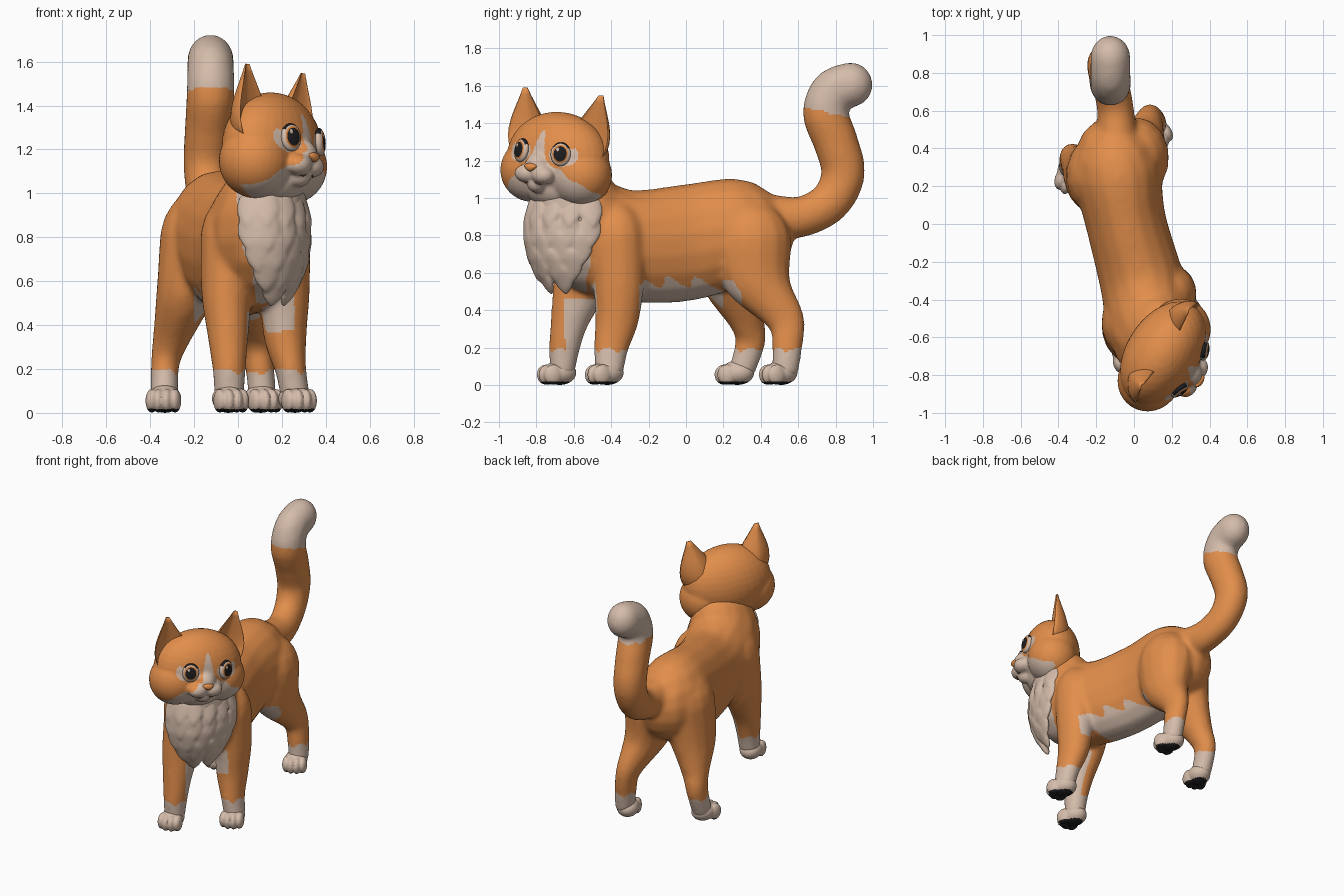
import bpy, bmesh, math
from mathutils import Vector, Matrix

cube = bpy.data.objects.get("Cube")
if cube:
    bpy.data.objects.remove(cube)


def material(name, rgb):
    m = bpy.data.materials.new(name)
    m.use_nodes = True
    m.diffuse_color = (*rgb, 1)
    m.node_tree.nodes["Principled BSDF"].inputs["Base Color"].default_value = (*rgb, 1)
    return m


ORANGE, CREAM, BLACK, BROWN, AMBER = range(5)
PALETTE = [material("orange fur", (0.76, 0.27, 0.07)), material("cream fur", (0.66, 0.5, 0.4)),
           material("black", (0.012, 0.012, 0.014)), material("brown mouth", (0.2, 0.08, 0.03)),
           material("amber iris", (0.7, 0.22, 0.04))]
# The head is turned to its left and leans slightly
HEAD = (Matrix.Translation((0.162, -0.69, 1.19)) @ Matrix.Rotation(math.radians(58), 4, 'Z')
        @ Matrix.Rotation(math.radians(5), 4, 'Y'))


def unit_ball(seg):
    bm = bmesh.new()
    bmesh.ops.create_uvsphere(bm, u_segments=seg, v_segments=seg // 2 + 2, radius=1)
    mesh = bpy.data.meshes.new("unit_ball")
    bm.to_mesh(mesh)
    bm.free()
    return mesh


BALLS = {seg: unit_ball(seg) for seg in (14, 32)}


def ball(bm, pos, size, seg=14):
    """Append a stretched copy of a ready-made ball."""
    mesh = BALLS[seg].copy()
    mesh.transform(Matrix.Translation(pos) @ Matrix.Diagonal((*size, 1)))
    bm.from_mesh(mesh)
    bpy.data.meshes.remove(mesh)


def chain(bm, pts, steps=8):
    """Smooth run of balls through points given as (x, y, z, rx, ry, rz)."""
    p = [Vector(q) for q in pts]
    p = [p[0]] + p + [p[-1]]
    for a, b, c, d in zip(p, p[1:], p[2:], p[3:]):
        for i in range(steps):
            t = (i + 1) / steps
            q = 0.5 * (2 * b + (c - a) * t + (2 * a - 5 * b + 4 * c - d) * t * t
                       + (3 * b - a - 3 * c + d) * t ** 3)
            ball(bm, q[:3], q[3:])


def finish(name, bm, rule=lambda c, n: ORANGE, matrix=Matrix(), voxel=0, smooth=0):
    """Turn a bmesh into an object, optionally fused, then colour its faces by a rule."""
    mesh = bpy.data.meshes.new(name)
    bm.to_mesh(mesh)
    bm.free()
    ob = bpy.data.objects.new(name, mesh)
    bpy.context.collection.objects.link(ob)
    if voxel:
        r = ob.modifiers.new("fuse", 'REMESH')
        r.mode, r.voxel_size = 'VOXEL', voxel
        s = ob.modifiers.new("soften", 'SMOOTH')
        s.factor, s.iterations = 0.5, smooth
        dg = bpy.context.evaluated_depsgraph_get()
        ob.data = bpy.data.meshes.new_from_object(ob.evaluated_get(dg))
        ob.modifiers.clear()
    ob.data.materials.clear()
    for m in PALETTE:
        ob.data.materials.append(m)
    ob.data.polygons.foreach_set("material_index", [rule(f.center, f.normal) for f in ob.data.polygons])
    ob.data.shade_smooth()
    ob.matrix_world = matrix


# Body: torso, neck, legs and tail fused into one skin
bm = bmesh.new()
chain(bm, [(.14, -.6, 1.06, .17, .21, .14), (.09, -.54, .83, .23, .29, .29), (.04, -.3, .745, .225, .25, .3),
           (-.04, 0, .76, .215, .25, .315), (-.085, .25, .815, .235, .25, .29), (-.1, .33, .8, .22, .25, .25)])
# Legs in order: front right, front left, rear right, rear left
chain(bm, [(-.03, -.52, .8, .145, .18, .22), (-.05, -.56, .55, .12, .155, .12), (-.045, -.62, .35, .095, .105, .1),
           (-.04, -.65, .2, .078, .085, .08), (-.04, -.66, .08, .07, .07, .05)])
chain(bm, [(.19, -.37, .78, .145, .155, .22), (.21, -.36, .55, .12, .14, .12), (.215, -.37, .35, .1, .12, .1),
           (.24, -.4, .2, .073, .095, .08), (.26, -.41, .08, .07, .08, .05)])
chain(bm, [(-.18, .26, .79, .18, .22, .25), (-.24, .26, .55, .135, .18, .13), (-.3, .32, .36, .088, .1, .1),
           (-.33, .345, .24, .068, .083, .08), (-.335, .3, .08, .065, .075, .05)])
chain(bm, [(.01, .35, .77, .18, .22, .24), (.04, .38, .55, .135, .18, .13), (.08, .53, .35, .075, .105, .09),
           (.1, .54, .2, .068, .083, .08), (.11, .53, .08, .065, .075, .05)])
chain(bm, [(x, y, z, .9 * r, r, r) for x, y, z, r in [
    (-.09, .45, .9, .12), (-.1, .62, .9, .11), (-.13, .77, .98, .112), (-.145, .84, 1.13, .119),
    (-.135, .8, 1.3, .122), (-.125, .747, 1.45, .125), (-.125, .785, 1.565, .122), (-.125, .88, 1.605, .121)]])


def chest_angle(c):
    a = math.degrees(math.atan2(c.y + 0.53, c.x - 0.1)) + 48
    return abs((a + 180) % 360 - 180)


def body_colour(c, n):
    wave = 0.012 * math.sin(c.x * 40 + c.y * 55)
    tail_tip = c.y > 0.55 and c.z > 1.46 - 0.22 * (c.y - 0.745) + wave * 0.5
    sock = c.z < 0.19 + wave
    bib = c.z > 0.42 and c.y < -0.4 and chest_angle(c) < 30 + 34 * min(1, c.z) + wave * 200
    belly = -0.25 < c.y < 0.2 and c.x > -0.2 and 0.4 < c.z < 0.55 + 2.4 * wave - 0.25 * max(0, c.y - 0.1)
    groin = 0.1 < c.y < 0.3 and -0.2 < c.x < 0.14 and 0.38 < c.z < 0.56 and n.y < -0.45
    right_inner = c.x < 0.1 and -0.63 + wave * 3 < c.y < -0.3 and 0.15 < c.z < 0.46 and n.x > 0.3
    left_front = c.x > 0.08 and c.y < -0.36 and 0.37 + wave < c.z < 0.6 and n.y < -0.35 and n.x < 0.45
    return CREAM if tail_tip or sock or bib or belly or groin or right_inner or left_front else ORANGE


finish("body", bm, body_colour, voxel=0.012, smooth=24)

# Paws: rounded foot with four toes and dark soles
for name, (x, y, turn) in {"front_right": (-.04, -.69, 15), "front_left": (.265, -.435, 22),
                           "rear_right": (-.335, .26, -8), "rear_left": (.11, .495, 25)}.items():
    bm = bmesh.new()
    ball(bm, (0, .015, .065), (.074, .09, .065), 32)
    for i, tx in enumerate((-.053, -.019, .019, .053)):
        ball(bm, (tx, -.055 if i in (1, 2) else -.035, .055), (.029, .052, .055))
    for v in bm.verts:
        v.co.z = max(v.co.z, 0)
    finish(name + "_paw", bm, lambda c, n: BLACK if c.z < 0.018 else CREAM,
           Matrix.Translation((x, y, 0)) @ Matrix.Rotation(math.radians(turn), 4, 'Z'), voxel=0.007, smooth=2)

# Chest ruff: rows of downward pointing fur tufts
bm = bmesh.new()
for z, reach, count in [(.93, 60, 6), (.83, 58, 6), (.73, 48, 5), (.64, 36, 4), (.57, 20, 2)]:
    for i in range(count):
        a = math.radians(-48 + reach * (2 * i / (count - 1) - 1))
        h = math.sqrt(1 - ((z - .82) / .36) ** 2)
        pos = Vector((.11 + .2 * h * math.cos(a), -.56 + .285 * h * math.sin(a), z))
        out = Vector((math.cos(a), math.sin(a), (z - .84) * 2.4))
        place = Matrix.Translation(pos) @ out.to_track_quat('Y', 'Z').to_matrix().to_4x4()
        tuft = bmesh.new()
        ball(tuft, (0, 0, 0), (.062, .024, .095))
        for v in tuft.verts:
            t = max(0, -v.co.z / .095)
            v.co.x *= 1 - 0.6 * t * t
            v.co.y += 0.014 * t
            v.co = place @ v.co
        mesh = bpy.data.meshes.new("tuft")
        tuft.to_mesh(mesh)
        tuft.free()
        bm.from_mesh(mesh)
        bpy.data.meshes.remove(mesh)
finish("chest_ruff", bm, lambda c, n: CREAM, voxel=0.009, smooth=5)

# Head: skull, cheeks, muzzle and chin fused
bm = bmesh.new()
ball(bm, (0, .01, .02), (.3, .195, .25), 32)
for s in (-1, 1):
    ball(bm, (s * .15, 0, -.055), (.175, .165, .17), 32)
    ball(bm, (s * .052 - .02, -.185, -.065), (.066, .058, .05), 32)
ball(bm, (0, -.01, -.12), (.17, .14, .13), 32)
ball(bm, (-.015, -.145, -.02), (.075, .09, .08), 32)
ball(bm, (-.02, -.15, -.115), (.055, .06, .05), 32)


def head_colour(c, n):
    u, v, w = abs(c.x), -c.y, c.z
    wave = 0.006 * math.sin(c.x * 60)
    blaze = w < .17 and v > 0 and abs(c.x + .005) < .01 + .24 * (.17 - w)
    mask = v > 0 and w < .04 - (.6 if c.x > 0 else .8) * u + wave
    around_eye = v > 0.05 and ((u - .135) / .075) ** 2 + ((w - .05) / .06) ** 2 < 1 and w < 0.09
    return CREAM if blaze or mask or around_eye else ORANGE


finish("head", bm, head_colour, HEAD, voxel=0.009, smooth=7)


def eye_colour(c, n):
    r = math.hypot(c.x / .054, c.y / .064)
    lid = r > .88 and c.y > .03
    return BLACK if lid or (r < .62 and c.z > 0) else AMBER if r < .8 and c.z > 0 else CREAM


for side, s in (("left", 1), ("right", -1)):
    # Ears: tall rounded cones hollowed at the front
    bm = bmesh.new()
    bmesh.ops.create_cone(bm, segments=28, radius1=1, radius2=.1, depth=1, cap_ends=True,
                          matrix=Matrix.Translation((0, 0, .5)))
    sides = [e for e in bm.edges if abs(e.verts[0].co.z - e.verts[1].co.z) > .5]
    bmesh.ops.subdivide_edges(bm, edges=sides, cuts=8, use_grid_fill=True)
    for v in bm.verts:
        x, y, t = v.co
        bulge = .8 + .2 * t + 1.4 * t * (1 - t)
        y *= .11 if y > 0 else -.03
        v.co = (s * (.175 + .065 * t) + x * .142 * bulge, .012 + y * bulge - .03 * abs(x), .05 + .33 * t)
    bmesh.ops.recalc_face_normals(bm, faces=bm.faces)
    finish(side + "_ear", bm, matrix=HEAD)

    # Eyes: pupil, iris, white and dark upper lid as rings of one flattened ball
    bm = bmesh.new()
    ball(bm, (0, 0, 0), (.054, .064, .026), 32)
    look = Vector((s * .42, -1, .12)).to_track_quat('Z', 'Y').to_matrix().to_4x4()
    place = HEAD @ Matrix.Translation((s * .124, -.168, .055)) @ look
    finish(side + "_eye", bm, eye_colour, place)
    bm = bmesh.new()
    ball(bm, (-.014, .022, .023), (.01, .012, .004))
    finish(side + "_eye_glint", bm, lambda c, n: CREAM, place)

# Nose: small wedge, wider on top
bm = bmesh.new()
ball(bm, (0, 0, 0), (.034, .02, .022), 32)
for v in bm.verts:
    v.co.x *= 1 + 22 * min(v.co.z, .012)
finish("nose", bm, matrix=HEAD @ Matrix.Translation((-.02, -.232, -.028)))

# Mouth: two thin curved lines under the muzzle
curve = bpy.data.curves.new("mouth", 'CURVE')
curve.dimensions, curve.bevel_depth = '3D', 0.004
for s in (-1, 1):
    line = curve.splines.new('POLY')
    line.points.add(8)
    for i, p in enumerate(line.points):
        t = i / 8
        p.co = (s * .1 * t - .02, -.212 + .055 * t * t, -.075 - .04 * math.sin(math.pi * min(1, t * 1.15)), 1)
curve.materials.append(PALETTE[BROWN])
mouth = bpy.data.objects.new("mouth", curve)
bpy.context.collection.objects.link(mouth)
mouth.matrix_world = HEAD
for mesh in BALLS.values():
    bpy.data.meshes.remove(mesh)
